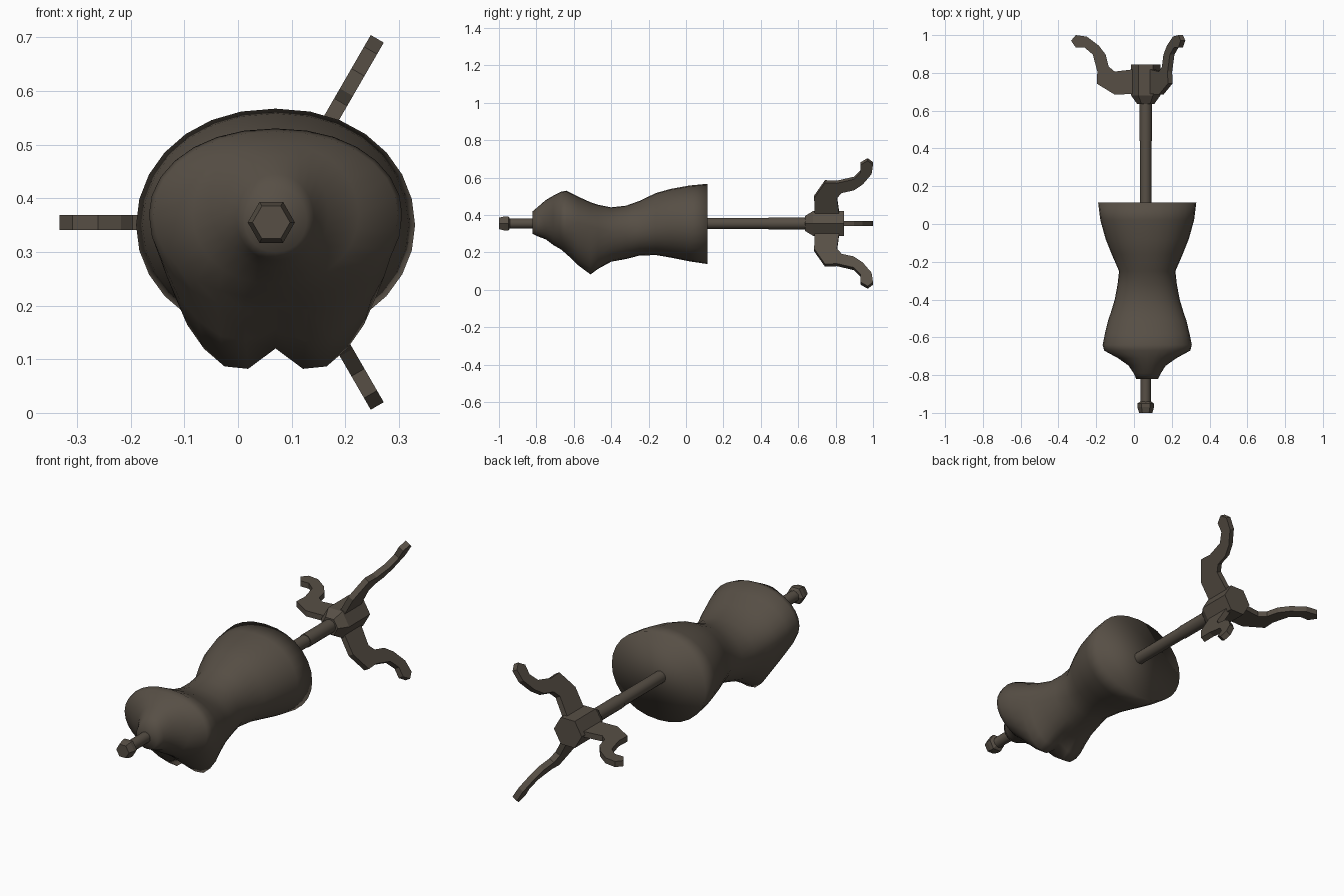
import bpy, bmesh, math

if "Cube" in bpy.data.objects:
    bpy.data.objects.remove(bpy.data.objects["Cube"])

CX, CZ = 0.062, 0.355          # stand axis, running along y

mat = bpy.data.materials.new("dark brown")
mat.diffuse_color = (0.095, 0.078, 0.06, 1)
mat.use_nodes = True
mat.node_tree.nodes["Principled BSDF"].inputs["Base Color"].default_value = mat.diffuse_color


def make(name, verts, faces, smooth=None):
    me = bpy.data.meshes.new(name)
    me.from_pydata(verts, [], faces)
    bm = bmesh.new()
    bm.from_mesh(me)
    bmesh.ops.recalc_face_normals(bm, faces=bm.faces)
    bm.to_mesh(me)
    bm.free()
    me.materials.append(mat)
    ob = bpy.data.objects.new(name, me)
    bpy.context.collection.objects.link(ob)
    if smooth is not None:
        bpy.ops.object.select_all(action='DESELECT')
        bpy.context.view_layer.objects.active = ob
        ob.select_set(True)
        bpy.ops.object.shade_smooth_by_angle(angle=math.radians(smooth))
    return ob


def loft(name, rings, smooth=None):
    """Skin equal-length rings and cap both ends."""
    n = len(rings[0])
    verts = [v for r in rings for v in r]
    faces = [(k * n + i, k * n + (i + 1) % n, (k + 1) * n + (i + 1) % n, (k + 1) * n + i)
             for k in range(len(rings) - 1) for i in range(n)]
    faces += [tuple(range(n)), tuple(range((len(rings) - 1) * n, len(rings) * n))]
    return make(name, verts, faces, smooth)


def lathe(name, profile, sides, smooth=None):
    """Turn (y, radius) points around the stand axis."""
    loft(name, [[(CX + r * math.cos(2 * math.pi * i / sides), y,
                  CZ + r * math.sin(2 * math.pi * i / sides)) for i in range(sides)]
                for y, r in profile], smooth)


# torso: (y, half width, top z, bottom z, middle z, cleft height)
sections = [
    (-0.82, 0.058, 0.420, 0.300, 0.36, 0),
    (-0.79, 0.072, 0.445, 0.285, 0.36, 0),
    (-0.75, 0.098, 0.480, 0.270, 0.37, 0),
    (-0.71, 0.155, 0.503, 0.240, 0.37, 0),
    (-0.67, 0.228, 0.524, 0.212, 0.37, 0.005),
    (-0.64, 0.236, 0.530, 0.185, 0.37, 0.015),
    (-0.58, 0.224, 0.500, 0.120, 0.36, 0.035),
    (-0.51, 0.207, 0.468, 0.058, 0.34, 0.062),
    (-0.47, 0.193, 0.455, 0.090, 0.33, 0.050),
    (-0.40, 0.172, 0.441, 0.140, 0.31, 0.015),
    (-0.32, 0.157, 0.450, 0.165, 0.31, 0),
    (-0.25, 0.149, 0.475, 0.183, 0.32, 0),
    (-0.16, 0.188, 0.518, 0.186, 0.34, 0),
    (-0.08, 0.220, 0.540, 0.172, 0.35, 0),
    (0.02, 0.248, 0.558, 0.152, 0.35, 0),
    (0.115, 0.260, 0.567, 0.138, 0.35, 0),
]
N = 28
rings = []
for y, w, top, bot, mid, cleft in sections:
    ring = []
    for i in range(N):
        a = 2 * math.pi * i / N
        c, s = math.cos(a), math.sin(a)
        c = math.copysign(abs(c) ** 0.93, c)
        x = w * c
        z = mid + (top - mid if s > 0 else mid - bot) * s
        if s < 0:
            z += cleft * math.exp(-(x / 0.045) ** 2)
        ring.append((0.07 + x, y, z))
    rings.append(ring)
loft("torso", rings, 180)

# stand: finial, neck rod, pole in two steps, hub
lathe("finial", [(-1, 0.035), (-0.97, 0.044), (-0.95, 0.044), (-0.94, 0.028)], 6)
lathe("neck_rod", [(-0.95, 0.027), (-0.78, 0.027)], 12, 40)
lathe("pole_upper", [(0.10, 0.030), (0.46, 0.030)], 12, 40)
lathe("pole_lower", [(0.44, 0.033), (0.65, 0.033)], 12, 40)
lathe("hub", [(0.635, 0.045), (0.68, 0.077), (0.845, 0.077)], 6)

# three curved feet: outline as (distance from axis, y), extruded to a plate
outline = [(0.03, 0.69), (0.164, 0.685), (0.259, 0.743), (0.256, 0.807), (0.28, 0.897),
           (0.323, 0.934), (0.37, 0.934), (0.395, 0.971), (0.37, 1.0), (0.312, 0.992),
           (0.249, 0.945), (0.212, 0.897), (0.196, 0.833), (0.164, 0.807), (0.03, 0.823)]
for k, deg in enumerate((180, 60, -60)):
    a = math.radians(deg)
    c, s = math.cos(a), math.sin(a)
    loft(f"foot_{k + 1}", [[(CX + r * c - t * s, y, CZ + r * s + t * c) for r, y in outline]
                           for t in (-0.014, 0.014)])
